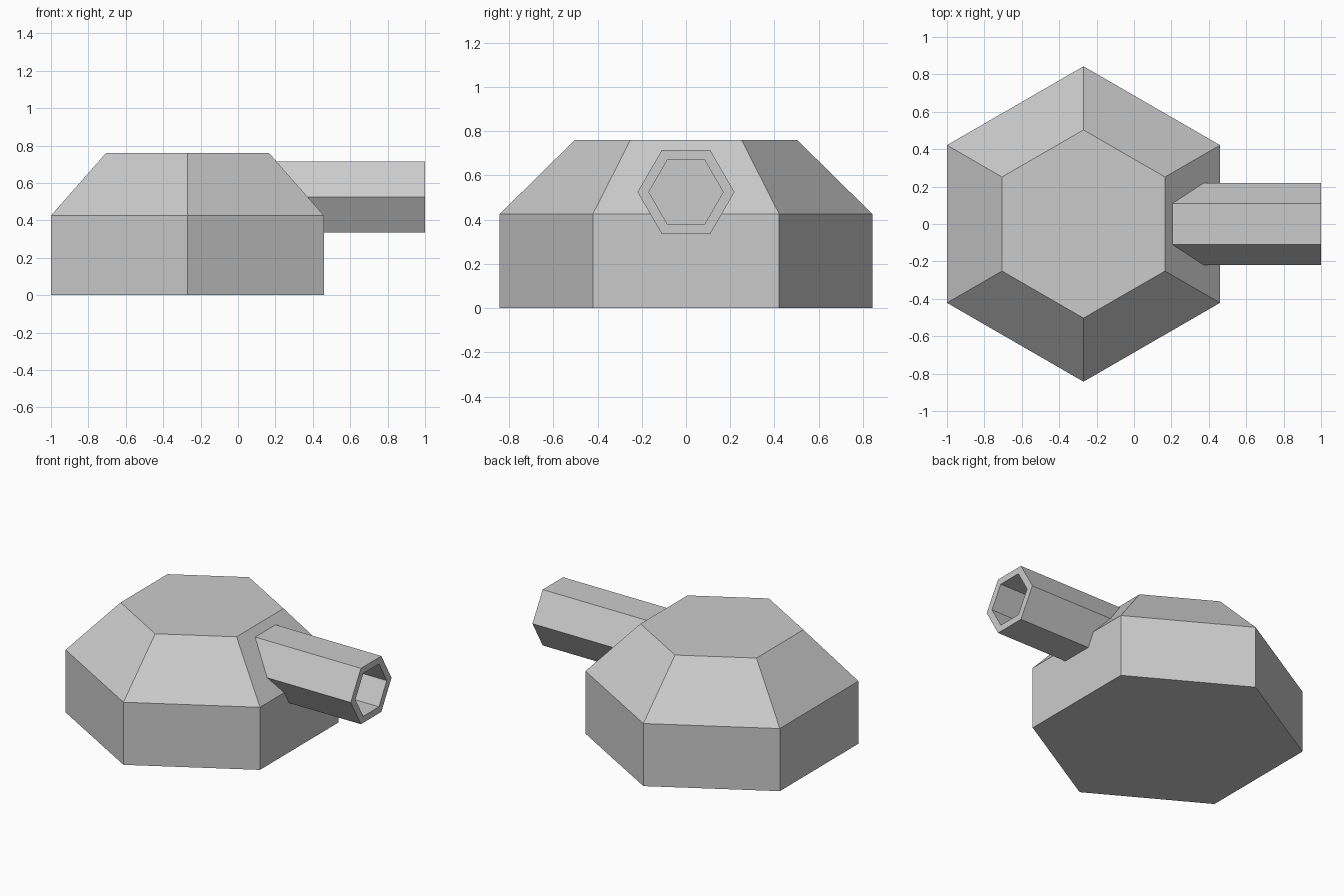
import bpy, bmesh
from math import cos, sin, pi

if "Cube" in bpy.data.objects:
    bpy.data.objects.remove(bpy.data.objects["Cube"])


def hex_loft(name, rings, place, start):
    """Skin a chain of hexagonal rings (position, radius) and cap both ends."""
    bm = bmesh.new()
    loops = [[bm.verts.new(place(p, r * cos(start + i * pi / 3), r * sin(start + i * pi / 3)))
              for i in range(6)] for p, r in rings]
    for a, b in zip(loops, loops[1:]):
        for i in range(6):
            j = (i + 1) % 6
            bm.faces.new((a[i], a[j], b[j], b[i]))
    bm.faces.new(loops[0][::-1])
    bm.faces.new(loops[-1])
    bmesh.ops.recalc_face_normals(bm, faces=bm.faces)
    mesh = bpy.data.meshes.new(name)
    bm.to_mesh(mesh)
    bm.free()
    obj = bpy.data.objects.new(name, mesh)
    bpy.context.collection.objects.link(obj)
    return obj


# Turret body: straight hexagonal base with a tapered upper part
hex_loft("turret_body", [(0, 0.843), (0.425, 0.843), (0.76, 0.503)],
         lambda p, u, v: (-0.27 + u, v, p), pi / 2)

# Barrel: hexagonal tube along x with a blind bore at the muzzle
hex_loft("barrel", [(0.0, 0.219), (1.0, 0.219), (1.0, 0.168), (0.5, 0.168)],
         lambda p, u, v: (p, u, 0.525 + v), 0)
